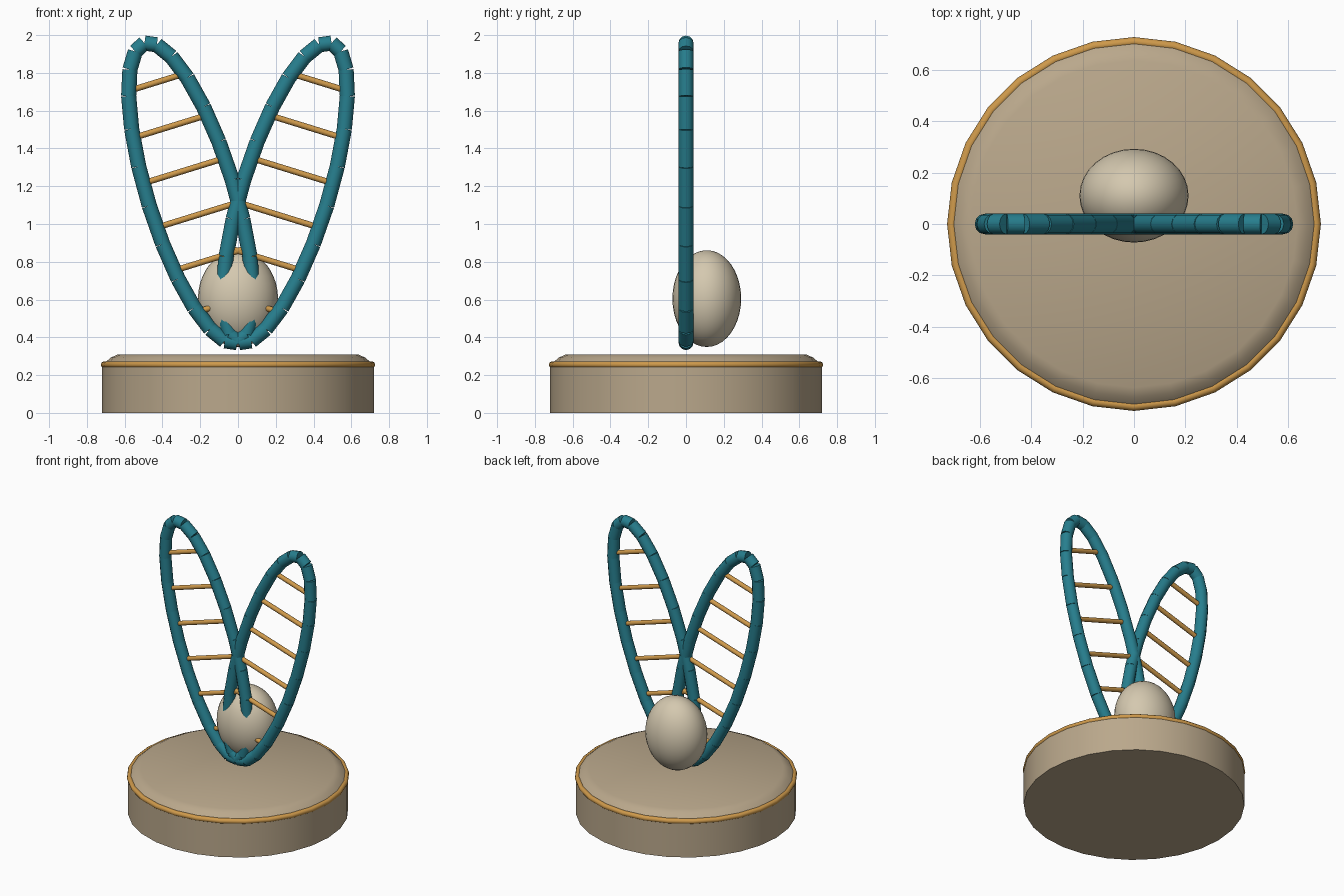
import bpy
import bmesh
import math
from mathutils import Vector

if "Cube" in bpy.data.objects:
    bpy.data.objects.remove(bpy.data.objects["Cube"])


def material(name, rgb):
    m = bpy.data.materials.new(name)
    m.use_nodes = True
    m.diffuse_color = (*rgb, 1)
    m.node_tree.nodes["Principled BSDF"].inputs["Base Color"].default_value = (*rgb, 1)
    return m


TEAL = material("teal", (0.02, 0.21, 0.27))
GOLD = material("gold", (0.62, 0.32, 0.07))
STONE = material("stone", (0.49, 0.39, 0.26))
CREAM = material("cream", (0.66, 0.58, 0.43))


def finish(name, mat, angle=40):
    ob = bpy.context.object
    ob.name = ob.data.name = name
    ob.data.materials.append(mat)
    bpy.ops.object.shade_smooth_by_angle(angle=math.radians(angle))
    return ob


def rod(name, start, end, radius, mat, sides=12):
    axis = end - start
    bpy.ops.mesh.primitive_cylinder_add(
        vertices=sides, radius=radius, depth=axis.length,
        location=(start + end) / 2,
        rotation=axis.to_track_quat("Z", "Y").to_euler())
    return finish(name, mat)


# Round plinth, lathed from a profile with a rounded shoulder
def lathe(name, profile, sides, mat):
    bm = bmesh.new()
    rings = [[bm.verts.new((r * math.cos(math.tau * i / sides),
                            r * math.sin(math.tau * i / sides), z))
              for i in range(sides)] for r, z in profile]
    for low, high in zip(rings, rings[1:]):
        for i in range(sides):
            j = (i + 1) % sides
            bm.faces.new((low[i], low[j], high[j], high[i]))
    bm.faces.new(rings[0][::-1])
    bm.faces.new(rings[-1])
    mesh = bpy.data.meshes.new(name)
    bm.to_mesh(mesh)
    bm.free()
    ob = bpy.data.objects.new(name, mesh)
    bpy.context.collection.objects.link(ob)
    bpy.ops.object.select_all(action="DESELECT")
    ob.select_set(True)
    bpy.context.view_layer.objects.active = ob
    return finish(name, mat)


lathe("plinth", [(0.72, 0), (0.72, 0.25), (0.7, 0.27), (0.673, 0.293), (0.635, 0.31)],
      28, STONE)

# Gold band around the plinth
bpy.ops.mesh.primitive_torus_add(major_segments=28, minor_segments=10,
                                 major_radius=0.708, minor_radius=0.018,
                                 location=(0, 0, 0.255))
finish("plinth_band", GOLD, 60)

# Egg-shaped body behind the loops
bpy.ops.mesh.primitive_uv_sphere_add(segments=32, ring_count=20, radius=1,
                                     location=(0, 0.11, 0.605))
bpy.context.object.scale = (0.212, 0.182, 0.256)
finish("egg_body", CREAM)

# Two leaning oval loops of short rods, each strung with six rungs
LONG, WIDE, TILT, STEPS = 0.83, 0.23, 0.3, 24
for side, label in ((1, "left"), (-1, "right")):
    centre = Vector((side * 0.25, 0, 1.165))
    along = Vector((side * math.sin(TILT), 0, math.cos(TILT)))
    across = Vector((side * math.cos(TILT), 0, -math.sin(TILT)))

    def on_oval(step):
        a = math.tau * step / STEPS
        return centre + along * LONG * math.cos(a) + across * WIDE * math.sin(a)

    for n in range(STEPS):
        rod(f"{label}_loop_segment_{n + 1}", on_oval(n), on_oval(n + 1), 0.04, TEAL)
    for n in range(6):
        s = (n - 2.5) * 0.245
        half = across * WIDE * math.sqrt(1 - (s / LONG) ** 2)
        mid = centre + along * s
        rod(f"{label}_rung_{n + 1}", mid - half, mid + half, 0.016, GOLD, 10)
